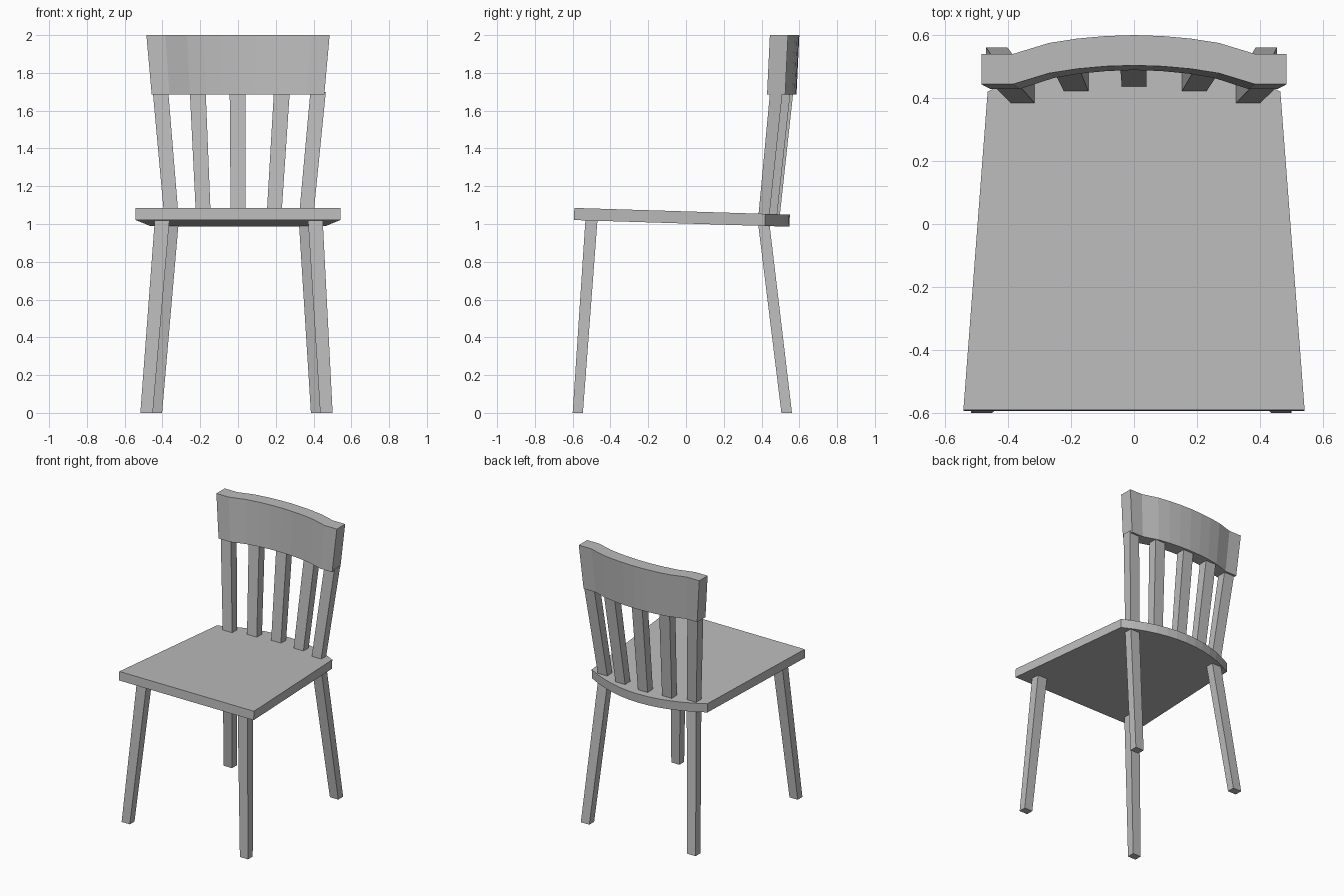
import bpy
import bmesh

cube = bpy.data.objects.get("Cube")
if cube:
    bpy.data.objects.remove(cube)

grey = bpy.data.materials.new("plain grey")
grey.use_nodes = True
GREY = (0.5, 0.5, 0.5, 1)
grey.diffuse_color = GREY
grey.node_tree.nodes["Principled BSDF"].inputs["Base Color"].default_value = GREY


def prism(name, bottom, top):
    """Solid between two matching rings of points."""
    bm = bmesh.new()
    low = [bm.verts.new(p) for p in bottom]
    high = [bm.verts.new(p) for p in top]
    bm.faces.new(low)
    bm.faces.new(high)
    for i in range(len(low)):
        j = (i + 1) % len(low)
        bm.faces.new((low[i], low[j], high[j], high[i]))
    bmesh.ops.recalc_face_normals(bm, faces=bm.faces)
    mesh = bpy.data.meshes.new(name)
    bm.to_mesh(mesh)
    bm.free()
    mesh.materials.append(grey)
    obj = bpy.data.objects.new(name, mesh)
    bpy.context.collection.objects.link(obj)
    return obj


def rect(centre, size):
    x, y, z = centre
    w, d = size[0] / 2, size[1] / 2
    return [(x - w, y - d, z), (x + w, y - d, z), (x + w, y + d, z), (x - w, y + d, z)]


def bar(name, low, low_size, high, high_size):
    """Slanted, tapered square bar."""
    prism(name, rect(low, low_size), rect(high, high_size))


# Seat: tapered plank with a bowed back edge, tipping gently backwards
back = [0.465 - 0.93 * i / 12 for i in range(13)]
outline = [(-0.542, -0.591), (0.542, -0.591)]
outline += [(x, 0.42 + 0.13 * (1 - (x / 0.465) ** 2)) for x in back]


def seat_ring(front_z, shift):
    return [(x, y + shift, front_z - 0.031 * (y + 0.591)) for x, y in outline]


prism("seat", seat_ring(1.021, -0.003), seat_ring(1.085, 0))

# Splayed legs and the outer back posts
for side, label in ((-1, "right"), (1, "left")):
    bar("front_leg_" + label,
        (side * 0.476 - 0.008, -0.573, 0), (0.066, 0.054),
        (side * 0.405 + 0.004, -0.5, 1.03), (0.078, 0.064))
    bar("back_leg_" + label,
        (side * 0.428 - 0.008, 0.533, 0), (0.068, 0.056),
        (side * 0.357 + 0.004, 0.412, 1.0), (0.076, 0.06))
    bar("back_post_" + label,
        (side * 0.357 + 0.004, 0.412, 1.04), (0.076, 0.058),
        (side * 0.417 + 0.007, 0.478, 1.7), (0.082, 0.066))

# Three inner slats, fanning outwards and leaning back
slats = (("right", -0.183, -0.213, 0.45),
         ("middle", 0, -0.002, 0.465),
         ("left", 0.19, 0.232, 0.45))
for label, low_x, high_x, y in slats:
    bar("slat_" + label, (low_x, y, 1.03), (0.078, 0.06),
        (high_x, y + 0.07, 1.7), (0.084, 0.066))

# Curved top rail: straight ends and a bowed middle
half = [(0.485, 0), (0.385, 0), (0.27, 0.035), (0.18, 0.049), (0.09, 0.057)]
curve = [(-x, b) for x, b in half] + [(0, 0.06)] + half[::-1]


def rail_ring(z, widen, front):
    ring = [(x * widen, front + b, z) for x, b in curve]
    return ring + [(x * widen, front + 0.096 + b, z) for x, b in curve[::-1]]


prism("top_rail", rail_ring(1.685, 0.942, 0.429), rail_ring(2.0, 1, 0.444))
